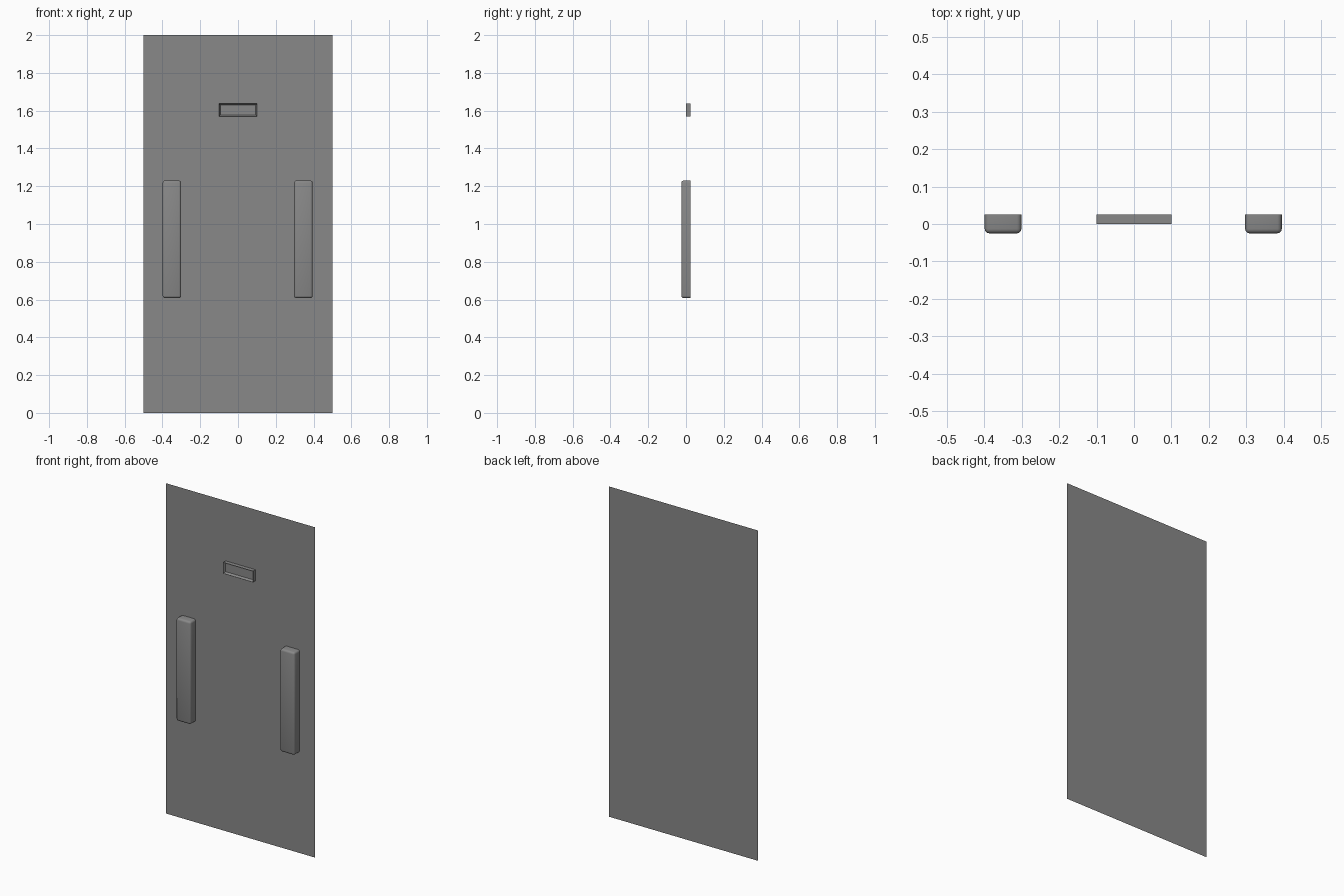
import bpy
import bmesh
from mathutils import Matrix, Vector

cube = bpy.data.objects.get("Cube")
if cube:
    bpy.data.objects.remove(cube, do_unlink=True)

BACK = 0.025

grey = bpy.data.materials.new("mid_grey")
grey.use_nodes = True
colour = (0.25, 0.25, 0.25, 1)
grey.diffuse_color = colour
grey.node_tree.nodes["Principled BSDF"].inputs["Base Color"].default_value = colour


def finish(name, bm):
    mesh = bpy.data.meshes.new(name)
    bm.to_mesh(mesh)
    bm.free()
    mesh.materials.append(grey)
    obj = bpy.data.objects.new(name, mesh)
    bpy.context.collection.objects.link(obj)
    return obj


def box(low, high):
    low, high = Vector(low), Vector(high)
    bm = bmesh.new()
    place = Matrix.Translation((low + high) / 2) @ Matrix.Diagonal((*(high - low), 1))
    bmesh.ops.create_cube(bm, size=1, matrix=place)
    return bm


def face_towards(bm, direction):
    bm.normal_update()
    return max(bm.faces, key=lambda f: f.normal.dot(Vector(direction)))


# Door panel: one thin sheet
bm = box((-0.5, BACK, 0), (0.5, BACK + 0.1, 2))
front = face_towards(bm, (0, -1, 0))
bmesh.ops.delete(bm, geom=[f for f in bm.faces if f is not front], context="FACES")
finish("door_panel", bm)

# Handles: rounded everywhere except where they meet the panel
for name, x in (("right_handle", -0.35), ("left_handle", 0.346)):
    bm = box((x - 0.049, -BACK, 0.608), (x + 0.049, BACK, 1.23))
    back = face_towards(bm, (0, 1, 0))
    edges = [e for e in bm.edges if e not in back.edges[:]]
    bmesh.ops.bevel(bm, geom=edges, offset=0.012, segments=3, profile=0.5, affect="EDGES")
    handle = finish(name, bm)
    bpy.ops.object.select_all(action="DESELECT")
    handle.select_set(True)
    bpy.context.view_layer.objects.active = handle
    bpy.ops.object.shade_smooth_by_angle(angle=0.6)

# Label holder: a box with a rimmed recess in its front
bm = box((-0.1, 0, 1.57), (0.1, BACK, 1.637))
front = face_towards(bm, (0, -1, 0))
bmesh.ops.inset_region(bm, faces=[front], thickness=0.01)
bmesh.ops.translate(bm, verts=front.verts[:], vec=(0, 0.015, 0))
finish("label_holder", bm)
